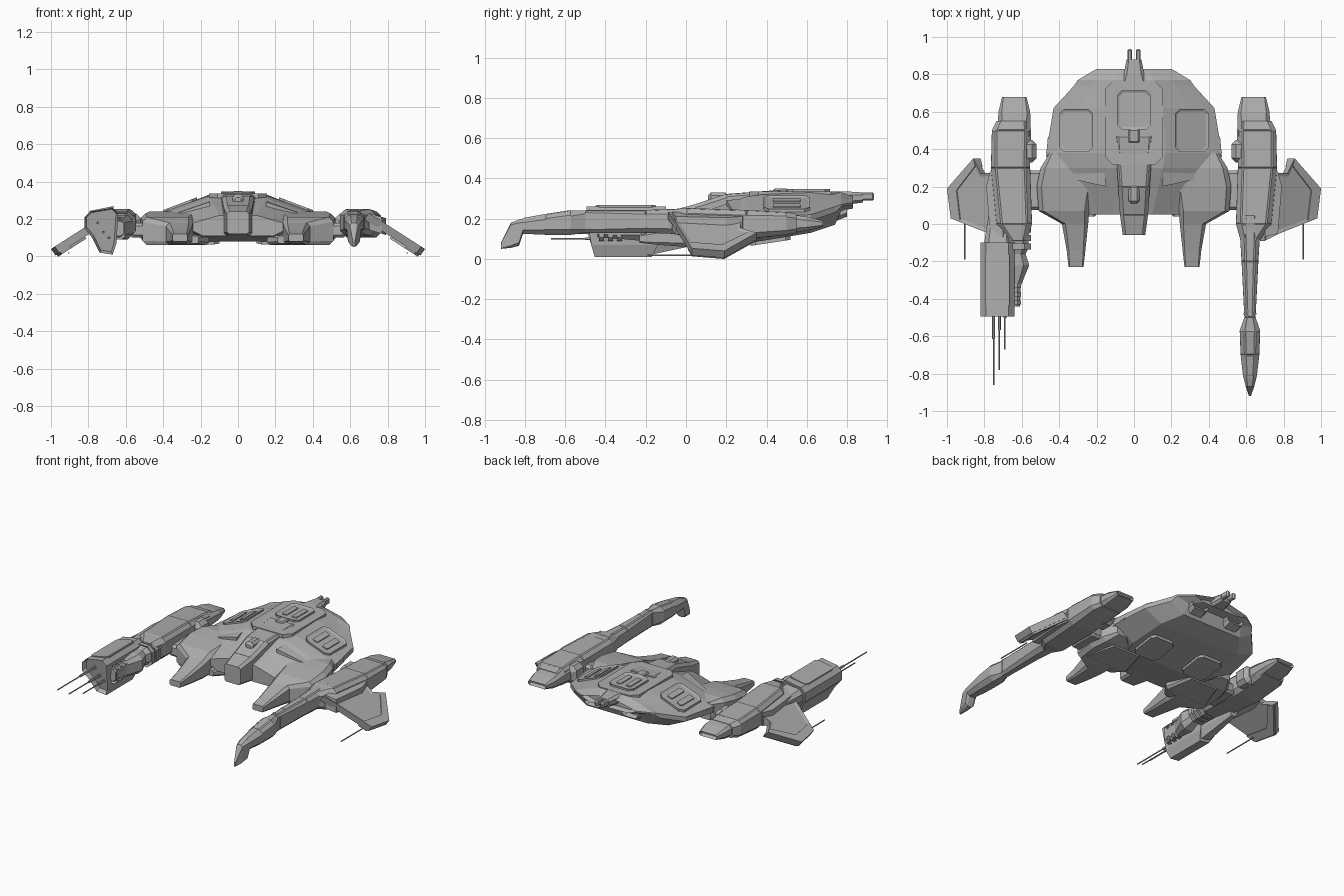
import bpy, bmesh, math
from mathutils import Vector

if "Cube" in bpy.data.objects:
    bpy.data.objects.remove(bpy.data.objects["Cube"])

LEFT, RIGHT = 1, -1
SIDES = (LEFT, RIGHT)
GREY = (.42, .42, .42, 1)

material = bpy.data.materials.new("hull_grey")
material.use_nodes = True
material.diffuse_color = GREY
material.node_tree.nodes["Principled BSDF"].inputs["Base Color"].default_value = GREY


def finish(name, bm):
    bmesh.ops.recalc_face_normals(bm, faces=bm.faces)
    mesh = bpy.data.meshes.new(name)
    bm.to_mesh(mesh)
    bm.free()
    mesh.materials.append(material)
    part = bpy.data.objects.new(name, mesh)
    bpy.context.scene.collection.objects.link(part)


def sink(bm, face, rim, depth):
    """Leave a rim around a face and push its middle inwards."""
    bmesh.ops.recalc_face_normals(bm, faces=bm.faces)
    bmesh.ops.inset_region(bm, faces=[face], thickness=rim)
    bmesh.ops.translate(bm, verts=list(face.verts), vec=face.normal * -depth)


def loft(name, rings, hollow=0, panels=False):
    """Skin rings, with an optional hollow end and raised top panels."""
    bm = bmesh.new()
    loops = [[bm.verts.new(point) for point in ring] for ring in rings]
    for near, far in zip(loops, loops[1:]):
        for i in range(len(near)):
            bm.faces.new((near[i - 1], near[i], far[i], far[i - 1]))
    bm.faces.new(loops[0])
    end = bm.faces.new(loops[-1])
    if hollow:
        sink(bm, end, .012, hollow)
    if panels:
        bmesh.ops.recalc_face_normals(bm, faces=bm.faces)
        broad = [face for face in bm.faces if face.normal.z > .6 and face.calc_area() > .004]
        bmesh.ops.inset_individual(bm, faces=broad, thickness=.006, depth=.003)
    finish(name, bm)


def chamfered(width, height, cut):
    """Corner-cut rectangle centred on the origin."""
    w, h = width / 2, height / 2
    corner = [(w - cut, h), (w, h - cut)]
    right = corner + [(x, -z) for x, z in reversed(corner)]
    return right + [(-x, -z) for x, z in right]


def beam(name, sections, side=LEFT, corner=.25, **options):
    """Chamfered beam along y; a section is y, centre x, width, bottom, top."""
    rings = []
    for y, x, width, bottom, top in sections:
        height = top - bottom
        outline = chamfered(width, height, min(width, height) * corner)
        rings.append([(side * (x + u), y, (bottom + top) / 2 + v) for u, v in outline])
    loft(name, rings, **options)


def block(name, x, y, width, length, bottom, top, side=LEFT):
    """Beam with pinched ends."""
    pinch = (top - bottom) / 5
    ends = [y - length / 2, y - length / 2 + pinch, y + length / 2 - pinch, y + length / 2]
    squeeze = [pinch, 0, 0, pinch]
    beam(name, [(end, x, width - 2 * p, bottom + p, top - p)
                for end, p in zip(ends, squeeze)], side)


def slab(name, outline, surface, thickness, side=LEFT, rim=0, lean=0):
    """Plate over a plan outline, its upper face lying on surface(x, y)."""
    bm = bmesh.new()
    upper = [bm.verts.new((side * x, y, surface(x, y))) for x, y in outline]
    lower = [bm.verts.new(v.co - Vector((side * lean, 0, thickness))) for v in upper]
    for i in range(len(upper)):
        bm.faces.new((upper[i - 1], upper[i], lower[i], lower[i - 1]))
    bm.faces.new(lower)
    face = bm.faces.new(upper)
    if rim:
        sink(bm, face, rim, .006)
    finish(name, bm)


def plate(name, x, y, width, length, surface, side=LEFT, rim=0):
    """Thin corner-cut slab."""
    cut = min(width, length) / 7
    outline = [(x + u, y + v) for u, v in chamfered(width, length, cut)]
    slab(name, outline, surface, .03, side, rim)


def hatch(name, x, y, width, length, surface, side=LEFT):
    """Framed hatch holding two raised bars."""
    raised = lambda u, v: surface(u, v) + .012
    plate(name, x, y, width, length, raised, side, rim=.014)
    for shift in SIDES:
        plate(name + "_bar", x + shift * width / 5, y, width / 5, length * .6, raised, side)


def rod(name, x, z, front, back, radius, sides=6):
    angles = [math.tau * i / sides for i in range(sides)]
    loft(name, [[(x + radius * math.cos(a), y, z + radius * math.sin(a)) for a in angles]
                for y in (front, back)])


# Main hull: one angular cross-section scaled along y
def hull_ring(y, half, top, edge, bottom):
    crest, shoulder, keel = half * .36, half * .7, half * .7
    slope = edge + (top - edge) * .48
    right = [(crest, top), (shoulder, slope), (half, edge),
             (half, edge - (edge - bottom) / 3), (keel, bottom)]
    return [(x, y, z) for x, z in right] + [(-x, y, z) for x, z in reversed(right)]


hull_stations = [(.05, .27, .22, .17, .11), (.3, .43, .31, .21, .08), (.38, .47, .32, .21, .09),
                 (.62, .43, .33, .22, .13), (.74, .32, .33, .26, .17), (.77, .3, .33, .27, .24),
                 (.83, .2, .31, .28, .25)]
loft("main_hull", [hull_ring(*station) for station in hull_stations], hollow=.03)

# Central spine running up onto the deck
beam("spine", [(-.06, 0, .12, .12, .24), (.05, 0, .15, .11, .27),
               (.2, 0, .17, .12, .32), (.47, 0, .2, .2, .34)], corner=.1, panels=True)
block("spine_block", 0, .16, .06, .1, .26, .33)

# Deck and hatches
deck = lambda x, y: .336
flank = lambda x, y: .27 - .38 * (x - .31)
plate("centre_deck", 0, .54, .31, .45, deck)
hatch("centre_hatch", 0, .61, .18, .21, deck)
block("deck_clip", 0, .47, .06, .07, .32, .35)

# Rear fin with twin posts
beam("rear_fin", [(.7, 0, .16, .29, .335), (.8, 0, .11, .27, .335), (.88, 0, .08, .28, .33)])
for side in SIDES:
    block("rear_post", .023, .9, .026, .07, .29, .33, side)

# Paired parts
for side in SIDES:
    hatch("side_hatch", .31, .5, .18, .23, flank, side)
    slab("shoulder_plate", [(.16, .3), (.36, .31), (.46, .47), (.47, .36), (.38, .25), (.15, .2)],
         lambda x, y: .3 + .12 * (y - .3) - .36 * (x - .16), .03, side)
    beam("engine_block", [(.62, .13, .15, .14, .27), (.8, .14, .12, .21, .28)],
         side, hollow=.03)
    plate("belly_hatch", .19, .42, .18, .2, lambda x, y: .11 + .15 * (y - .42), side)

    # Forward prong
    beam("prong", [(-.23, .31, .08, .08, .12), (-.14, .31, .1, .07, .14), (0, .315, .14, .06, .18),
                   (.07, .375, .27, .06, .21), (.2, .37, .3, .07, .23), (.3, .38, .24, .08, .24),
                   (.38, .41, .08, .11, .23)], side, corner=.16)
    beam("prong_foot", [(.04, .31, .2, .07, .11), (.12, .32, .33, .06, .12),
                        (.3, .31, .22, .07, .12)], side)

    # Nacelle with its joint and exhaust
    block("nacelle_joint", .5, .18, .17, .21, .1, .18, side)
    beam("nacelle", [(-.09, .62, .1, .13, .24), (0, .64, .19, .11, .25), (.3, .66, .21, .1, .24),
                     (.5, .66, .2, .12, .23), (.55, .65, .17, .13, .22)],
         side, corner=.2, panels=True)
    beam("nacelle_exhaust", [(.45, .64, .18, .12, .23), (.6, .64, .17, .14, .21),
                             (.68, .64, .13, .16, .19)], side, hollow=.02)
    block("nacelle_collar", .57, .39, .1, .12, .11, .23, side)

    # Drooping winglet, thick tip rail and antenna
    droop = lambda x, y: .2 - .64 * (x - .75)
    slab("winglet", [(.7, -.09), (.78, -.05), (.98, .03), (1, .19), (.86, .35),
                     (.82, .27), (.7, .28)], droop, .035, side, rim=.02, lean=.025)
    slab("winglet_tip", [(.93, .01), (.98, .03), (1, .19), (.86, .35), (.85, .31), (.95, .18)],
         droop, .04, side, lean=.04)
    slab("winglet_root", [(.7, -.07), (.77, -.05), (.79, .2), (.77, .28), (.7, .3)],
         lambda x, y: .22 - .3 * (x - .74), .09, side)
    rod("winglet_antenna", side * .905, .018, -.19, .06, .004)

# Left spear arm
beam("spear_arm", [(-.92, .62, .01, .05, .08), (-.87, .62, .045, .055, .18),
                   (-.83, .62, .065, .065, .195), (-.81, .62, .075, .125, .2),
                   (-.7, .62, .1, .12, .22), (-.57, .62, .11, .12, .24), (-.5, .62, .06, .13, .24),
                   (-.2, .62, .09, .13, .24), (.05, .62, .12, .12, .25)], panels=True)
for y in (-.4, -.48):
    block("spear_band", .62, y, .07, .04, .13, .245)

# Right gun pod: one faceted profile swept forwards, its chin set back
pod = [(-.82, .21), (-.79, .24), (-.67, .26), (-.64, .23), (-.65, .07),
       (-.67, .01), (-.74, .02), (-.78, .1), (-.82, .15)]
hub = Vector((-.72, .15))


def pod_ring(y, scale, rake=0):
    points = [hub.lerp(Vector(point), scale) for point in pod]
    return [(p.x, y + rake * max(0, hub.y - p.y), p.y) for p in points]


loft("gun_pod", [pod_ring(-.1, 1, -.5), pod_ring(-.495, 1, .3)], hollow=.03)
loft("gun_pod_neck", [pod_ring(.1, .5), pod_ring(-.16, .9)])
plate("gun_pod_cover", -.73, -.3, .13, .3, lambda x, y: .268 + .2 * (x + .67))

# Barrel housing beside the pod, with evenly spaced ribs
beam("barrel_housing", [(0, .63, .14, .11, .23), (-.13, .63, .13, .11, .23), (-.16, .63, .1, .12, .22),
                        (-.22, .62, .12, .09, .22), (-.33, .64, .07, .1, .2),
                        (-.44, .64, .06, .11, .19)], RIGHT)
for i in range(3):
    block("barrel_rib", .64, -.42 + i * .045, .07, .025, .09, .21, RIGHT)
    block("housing_band", .62, -.03 - i * .045, .14, .025, .1, .24, RIGHT)

# Gun barrels with thicker sleeves
for x, z, muzzle in ((-.75, .18, -.86), (-.72, .13, -.78), (-.69, .1, -.67)):
    rod("gun_barrel", x, z, muzzle, -.44, .004)
    rod("barrel_sleeve", x, z, muzzle * .6 - .1, -.44, .008)
